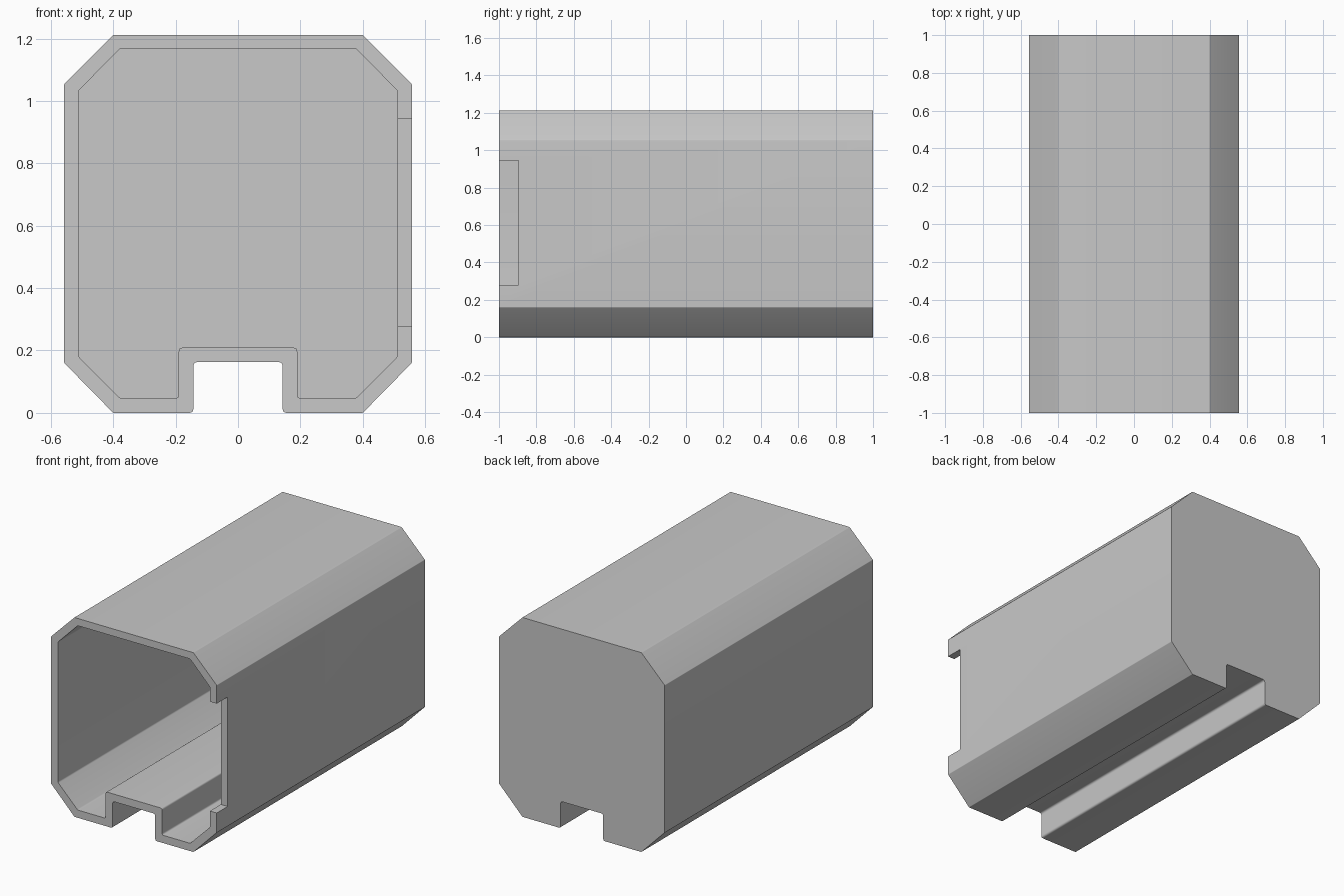
import bpy
import bmesh
import math
from mathutils import Vector

cube = bpy.data.objects.get("Cube")
if cube:
    bpy.data.objects.remove(cube, do_unlink=True)

FRONT, BACK, WALL = -1.0, 1.0, 0.046

# Half profiles (x, z, corner radius), from the bottom channel up to the top
OUTER = [(0.143, 0.163, 0.014), (0.143, 0, 0.014), (0.4, 0, 0.006),
         (0.557, 0.16, 0.006), (0.557, 1.055, 0.006), (0.4, 1.212, 0.006)]
INNER = [(0.19, 0.209, 0.012), (0.19, 0.047, 0.012), (0.378, 0.047, 0.015),
         (0.511, 0.18, 0.015), (0.511, 1.033, 0.015), (0.378, 1.168, 0.015)]


def rounded_profile(half, steps=4):
    """Mirror a half profile and round each corner."""
    full = half + [(-x, z, r) for x, z, r in reversed(half)]
    points = []
    for i, (x, z, r) in enumerate(full):
        corner = Vector((x, z))
        before = Vector(full[i - 1][:2]) - corner
        after = Vector(full[(i + 1) % len(full)][:2]) - corner
        reach = r / math.tan(before.angle(after) / 2)
        a = corner + before.normalized() * reach
        b = corner + after.normalized() * reach
        for s in range(steps + 1):
            t = s / steps
            points.append(a * (1 - t) ** 2 + corner * (2 * t * (1 - t)) + b * t ** 2)
    return points


def ring(bm, points, y):
    return [bm.verts.new((p.x, y, p.y)) for p in points]


def join_rings(bm, first, second):
    for i in range(len(first)):
        j = (i + 1) % len(first)
        bm.faces.new((first[i], first[j], second[j], second[i]))


# Housing: hollow profile, open at the front and closed at the back
bm = bmesh.new()
outer, inner = rounded_profile(OUTER), rounded_profile(INNER)
rings = [ring(bm, outer, BACK), ring(bm, outer, FRONT),
         ring(bm, inner, FRONT), ring(bm, inner, BACK - WALL)]
for first, second in zip(rings, rings[1:]):
    join_rings(bm, first, second)
bm.faces.new(rings[0])
bm.faces.new(rings[-1])
bmesh.ops.recalc_face_normals(bm, faces=bm.faces)
mesh = bpy.data.meshes.new("housing")
bm.to_mesh(mesh)
bm.free()
housing = bpy.data.objects.new("housing", mesh)
bpy.context.collection.objects.link(housing)

# Grey material
grey = bpy.data.materials.new("light grey")
grey.use_nodes = True
colour = (0.58, 0.58, 0.58, 1)
grey.diffuse_color = colour
grey.node_tree.nodes["Principled BSDF"].inputs["Base Color"].default_value = colour
mesh.materials.append(grey)

# Notch cut in the front edge of the left wall
bpy.ops.mesh.primitive_cube_add(size=1, location=(0.55, -1.0, 0.6115))
cutter = bpy.context.object
cutter.name = "side_notch_cutter"
cutter.scale = (0.2, 0.21, 0.665)
cutter.hide_render = True
cutter.data.materials.append(grey)
cut = housing.modifiers.new("side_notch", 'BOOLEAN')
cut.operation = 'DIFFERENCE'
cut.solver = 'EXACT'
cut.object = cutter

bpy.ops.object.select_all(action='DESELECT')
housing.select_set(True)
bpy.context.view_layer.objects.active = housing
bpy.ops.object.modifier_apply(modifier=cut.name)
bpy.data.objects.remove(cutter, do_unlink=True)
bpy.ops.object.shade_smooth_by_angle(angle=math.radians(30))
